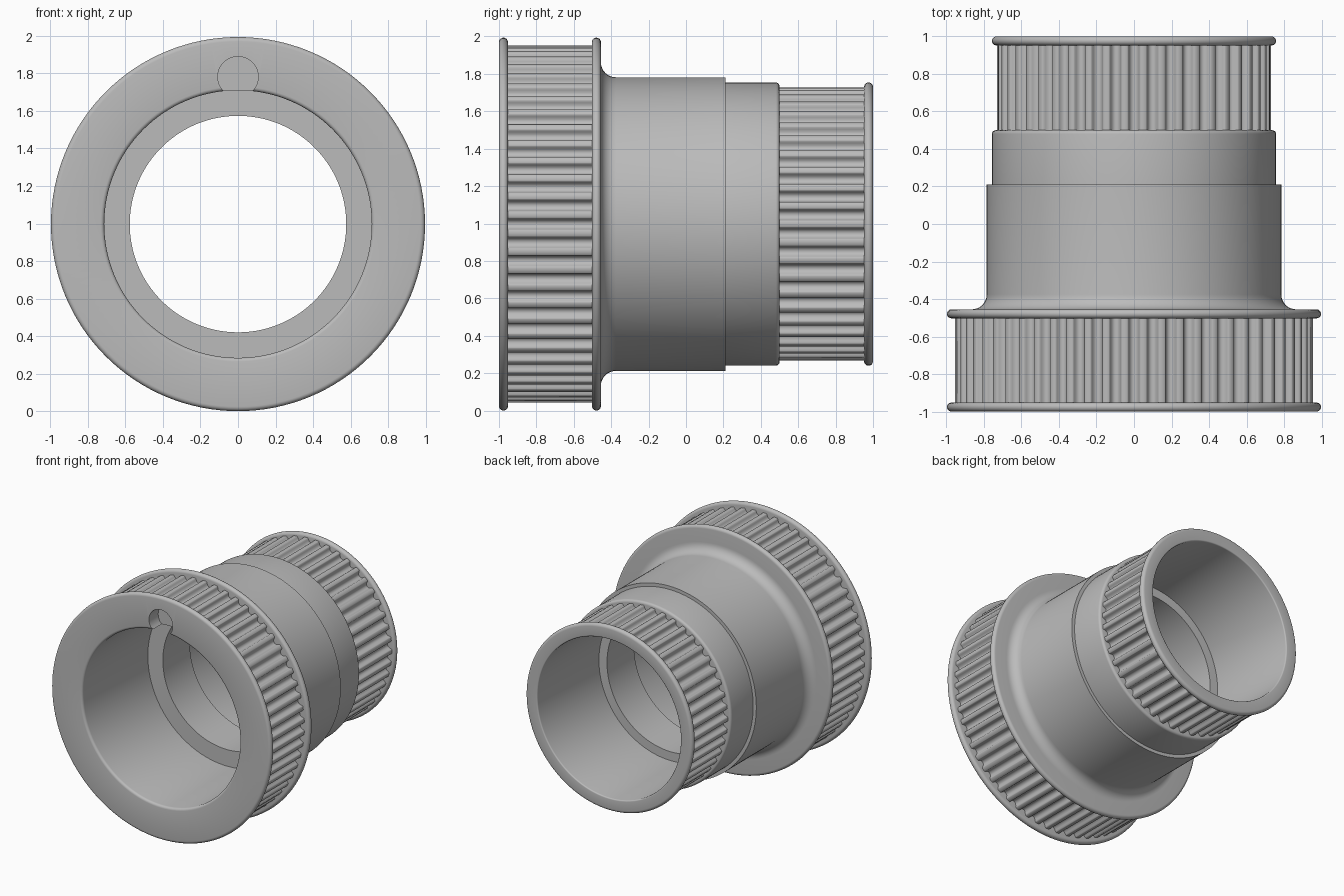
import bpy, bmesh
from math import sin, cos, pi, radians
from mathutils import Matrix

cube = bpy.data.objects.get("Cube")
if cube:
    bpy.data.objects.remove(cube)

AXIS_Z = 0.997      # height of the shared axis, which runs along y
RIM = 0.997         # big flange radius
SMALL_RIM = 0.757   # small flange radius

grey = bpy.data.materials.new("plain_grey")
grey.use_nodes = True
colour = (0.5, 0.5, 0.5, 1)
grey.diffuse_color = colour
grey.node_tree.nodes["Principled BSDF"].inputs["Base Color"].default_value = colour


def make_object(name, bm):
    bmesh.ops.recalc_face_normals(bm, faces=bm.faces)
    mesh = bpy.data.meshes.new(name)
    bm.to_mesh(mesh)
    bm.free()
    mesh.materials.append(grey)
    obj = bpy.data.objects.new(name, mesh)
    obj.location.z = AXIS_Z
    bpy.context.collection.objects.link(obj)
    return obj


def smooth(obj, angle):
    bpy.ops.object.select_all(action='DESELECT')
    obj.select_set(True)
    bpy.context.view_layer.objects.active = obj
    bpy.ops.object.shade_smooth_by_angle(angle=radians(angle))


def arc(y, r, radius, start, end, steps=8):
    """Rounded corner in the (y, radius) plane."""
    angles = [radians(start + (end - start) * i / steps) for i in range(steps + 1)]
    return [(y + radius * cos(a), r + radius * sin(a)) for a in angles]


def flange(y, rim, half=0.024):
    """Fully rounded flange edge."""
    return arc(y, rim - half, half, 180, 0, 10)


def lathe(name, profile, segments=128):
    """Spin a closed (y, radius) profile around the y axis."""
    bm = bmesh.new()
    rings = []
    for i in range(segments):
        a = 2 * pi * i / segments
        rings.append([bm.verts.new((r * sin(a), y, r * cos(a))) for y, r in profile])
    n = len(profile)
    for i in range(segments):
        one, two = rings[i], rings[(i + 1) % segments]
        for j in range(n):
            k = (j + 1) % n
            bm.faces.new((one[j], one[k], two[k], two[j]))
    return make_object(name, bm)


def tooth_ring(name, teeth, outer, y0, y1, depth=0.0375):
    """Belt teeth: round-bottomed grooves between narrow lands."""
    section = [(0.0, 1), (0.1, 0.96), (0.2, 0.78), (0.27, 0.4), (0.31, 0.1),
               (0.36, 0), (0.64, 0), (0.69, 0.1), (0.73, 0.4), (0.8, 0.78), (0.9, 0.96)]
    bm = bmesh.new()
    pairs = []
    for t in range(teeth):
        for u, d in section:
            a = 2 * pi * (t + u) / teeth
            r = outer - depth * d
            pairs.append([bm.verts.new((r * sin(a), y, r * cos(a))) for y in (y0, y1)])
    for i, (a, b) in enumerate(pairs):
        c, d = pairs[(i + 1) % len(pairs)]
        bm.faces.new((a, b, d, c))
    obj = make_object(name, bm)
    # Open strip: make the normals face outwards
    face = obj.data.polygons[0]
    if face.normal.x * face.center.x + face.normal.z * face.center.z < 0:
        obj.data.flip_normals()
    smooth(obj, 45)
    return obj


# Hollow body: flanges, stepped barrel, and a bore with an inner shoulder
profile = arc(-0.98, 0.733, 0.02, 270, 180, 4)
profile += flange(-0.976, RIM)
profile += [(-0.952, 0.9), (-0.503, 0.9)]
profile += flange(-0.479, RIM)
profile += arc(-0.375, 0.865, 0.08, 180, 270)
profile += [(0.21, 0.785), (0.21, SMALL_RIM)]
profile += arc(0.48, SMALL_RIM - 0.02, 0.02, 90, 0, 5)
profile += [(0.5, 0.68), (0.952, 0.68)]
profile += flange(0.976, SMALL_RIM)
profile += arc(0.99, 0.66, 0.01, 0, -90, 4)
profile += [(0.2, 0.65), (0.2, 0.577), (-0.15, 0.577), (-0.15, 0.713)]
body = lathe("pulley_body", profile)

# Round key notch sunk into the front face, open to the bore
bm = bmesh.new()
bmesh.ops.create_cone(bm, cap_ends=True, segments=48, radius1=0.108, radius2=0.108,
                      depth=0.2, matrix=Matrix.Translation((0, -0.98, 0.785))
                      @ Matrix.Rotation(pi / 2, 4, 'X'))
cutter = make_object("notch_cutter", bm)
cutter.hide_render = True
cut = body.modifiers.new("key_notch", 'BOOLEAN')
cut.operation = 'DIFFERENCE'
cut.solver = 'EXACT'
cut.object = cutter
bpy.ops.object.select_all(action='DESELECT')
body.select_set(True)
bpy.context.view_layer.objects.active = body
bpy.ops.object.modifier_apply(modifier=cut.name)
bpy.data.objects.remove(cutter)
smooth(body, 35)

# Toothed belt tracks
tooth_ring("front_teeth", 60, 0.955, -0.956, -0.498)
tooth_ring("rear_teeth", 46, 0.73, 0.495, 0.956)
